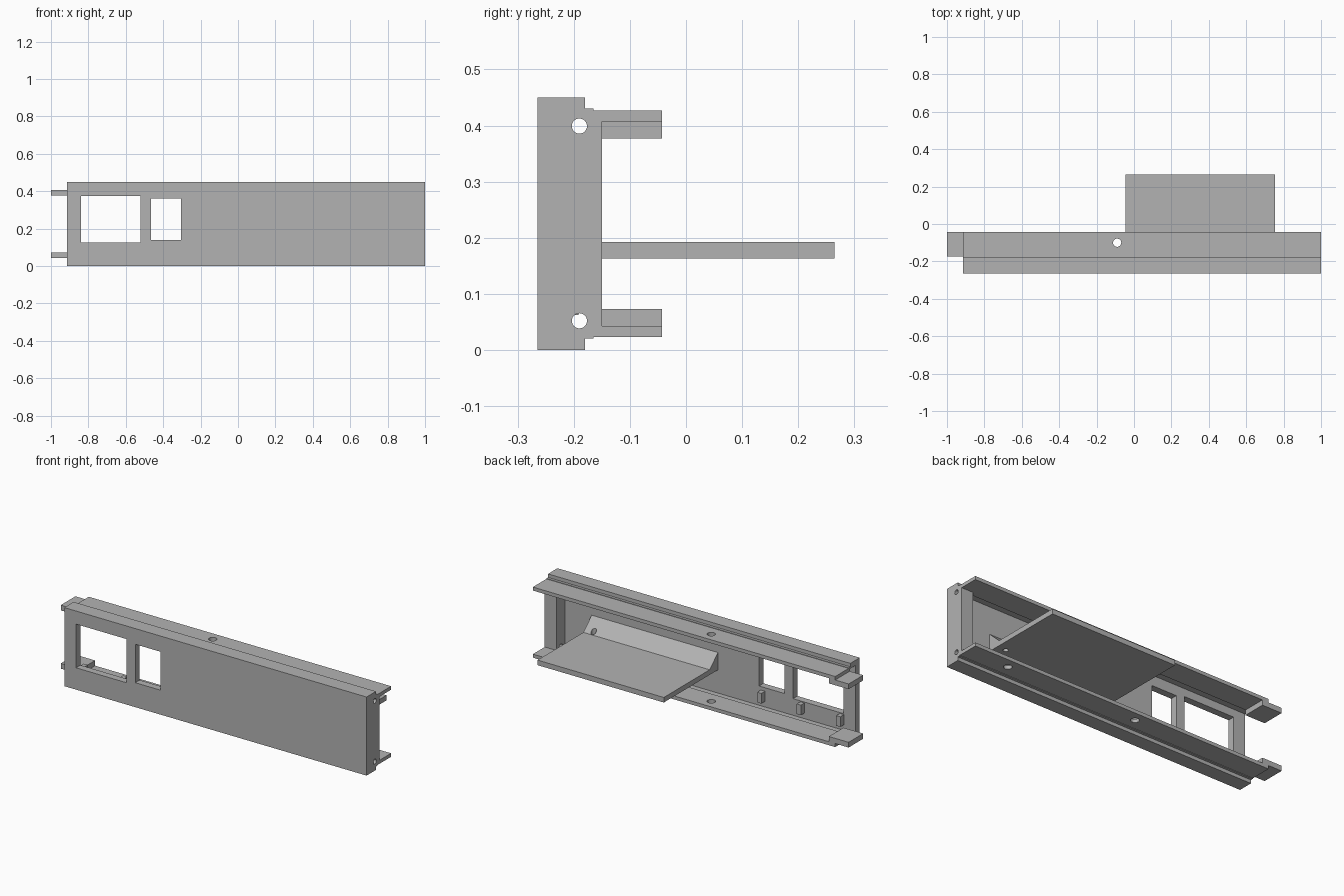
import bpy, bmesh
from mathutils import Matrix

default = bpy.data.objects.get("Cube")
if default:
    bpy.data.objects.remove(default, do_unlink=True)

HEIGHT = 0.45
LEFT_END, RIGHT_END = 1.0, -0.915

grey = bpy.data.materials.new("plain grey")
grey.use_nodes = True
colour = (0.45, 0.45, 0.45, 1)
grey.diffuse_color = colour
grey.node_tree.nodes["Principled BSDF"].inputs["Base Color"].default_value = colour


def finish(name, bm):
    bmesh.ops.recalc_face_normals(bm, faces=bm.faces)
    mesh = bpy.data.meshes.new(name)
    bm.to_mesh(mesh)
    bm.free()
    mesh.materials.append(grey)
    obj = bpy.data.objects.new(name, mesh)
    bpy.context.collection.objects.link(obj)
    return obj


def extrude_x(name, profile, x0, x1):
    """Extrude a (y, z) outline along x."""
    bm = bmesh.new()
    face = bm.faces.new([bm.verts.new((x0, y, z)) for y, z in profile])
    moved = bmesh.ops.extrude_face_region(bm, geom=[face])["geom"]
    verts = [g for g in moved if isinstance(g, bmesh.types.BMVert)]
    bmesh.ops.translate(bm, verts=verts, vec=(x1 - x0, 0, 0))
    return finish(name, bm)


def box(name, x, y, z):
    return extrude_x(name, [(y[0], z[0]), (y[1], z[0]), (y[1], z[1]), (y[0], z[1])], *x)


def cylinder(name, centre, radius, length, axis="Z"):
    bm = bmesh.new()
    turn = Matrix.Rotation(1.5707963, 4, "Y") if axis == "X" else Matrix()
    bmesh.ops.create_cone(bm, cap_ends=True, segments=32, radius1=radius, radius2=radius,
                          depth=length, matrix=Matrix.Translation(centre) @ turn)
    return finish(name, bm)


def combine(target, tool, operation):
    """Apply a boolean and discard the tool object."""
    tool.hide_render = True
    mod = target.modifiers.new("shape", "BOOLEAN")
    mod.operation, mod.solver, mod.object = operation, "EXACT", tool
    bpy.context.view_layer.objects.active = target
    bpy.ops.object.modifier_apply(modifier=mod.name)
    bpy.data.objects.remove(tool, do_unlink=True)


def mirrored(z):
    return (HEIGHT - z[1], HEIGHT - z[0])


# Front panel with stepped rails along the top and bottom
upper = [(-0.265, 0.45), (-0.18, 0.45), (-0.18, 0.43), (-0.165, 0.43), (-0.165, 0.427),
         (-0.043, 0.427), (-0.043, 0.407), (-0.175, 0.407), (-0.175, 0.42), (-0.225, 0.42)]
lower = [(y, HEIGHT - z) for y, z in reversed(upper)]
panel = extrude_x("channel_panel", upper + lower, RIGHT_END, LEFT_END)

# Closed end wall
wall = box("end_wall", (0.925, LEFT_END), (-0.235, -0.15), (0.026, 0.424))
combine(panel, wall, "UNION")

# Two window openings
for x, z in [((-0.84, -0.52), (0.125, 0.375)), ((-0.465, -0.305), (0.14, 0.36))]:
    combine(panel, box("window_cutter", x, (-0.3, -0.2), z), "DIFFERENCE")

# Screw holes through the end wall
for z in (0.052, 0.399):
    combine(panel, cylinder("screw_cutter", (0.96, -0.19, z), 0.0135, 0.2, "X"), "DIFFERENCE")

# Holes through the rails
for x, z in [(-0.09, 0.417), (-0.09, 0.033), (0.74, 0.033)]:
    combine(panel, cylinder("rail_cutter", (x, -0.1, z), 0.022, 0.06), "DIFFERENCE")

# Shelf with a sloped root against the panel, and its cable hole
shelf = extrude_x("shelf", [(-0.225, 0.163), (0.265, 0.163), (0.265, 0.192),
                            (-0.15, 0.192), (-0.225, 0.262)], -0.045, 0.755)
combine(shelf, cylinder("cable_cutter", (0.70, -0.165, 0.2), 0.014, 0.3), "DIFFERENCE")

# Joining tabs at the open end
tab_z = (0.377, 0.407)
for name, z in [("upper_tab", tab_z), ("lower_tab", mirrored(tab_z))]:
    box(name, (-1.0, -0.875), (-0.175, -0.043), z)

# Small pegs on the back of the panel, below the windows
for i in range(3):
    x = -0.33 - 0.25 * i
    box(f"peg_{i + 1}", (x - 0.013, x + 0.013), (-0.225, -0.192), (0.062, 0.12))
